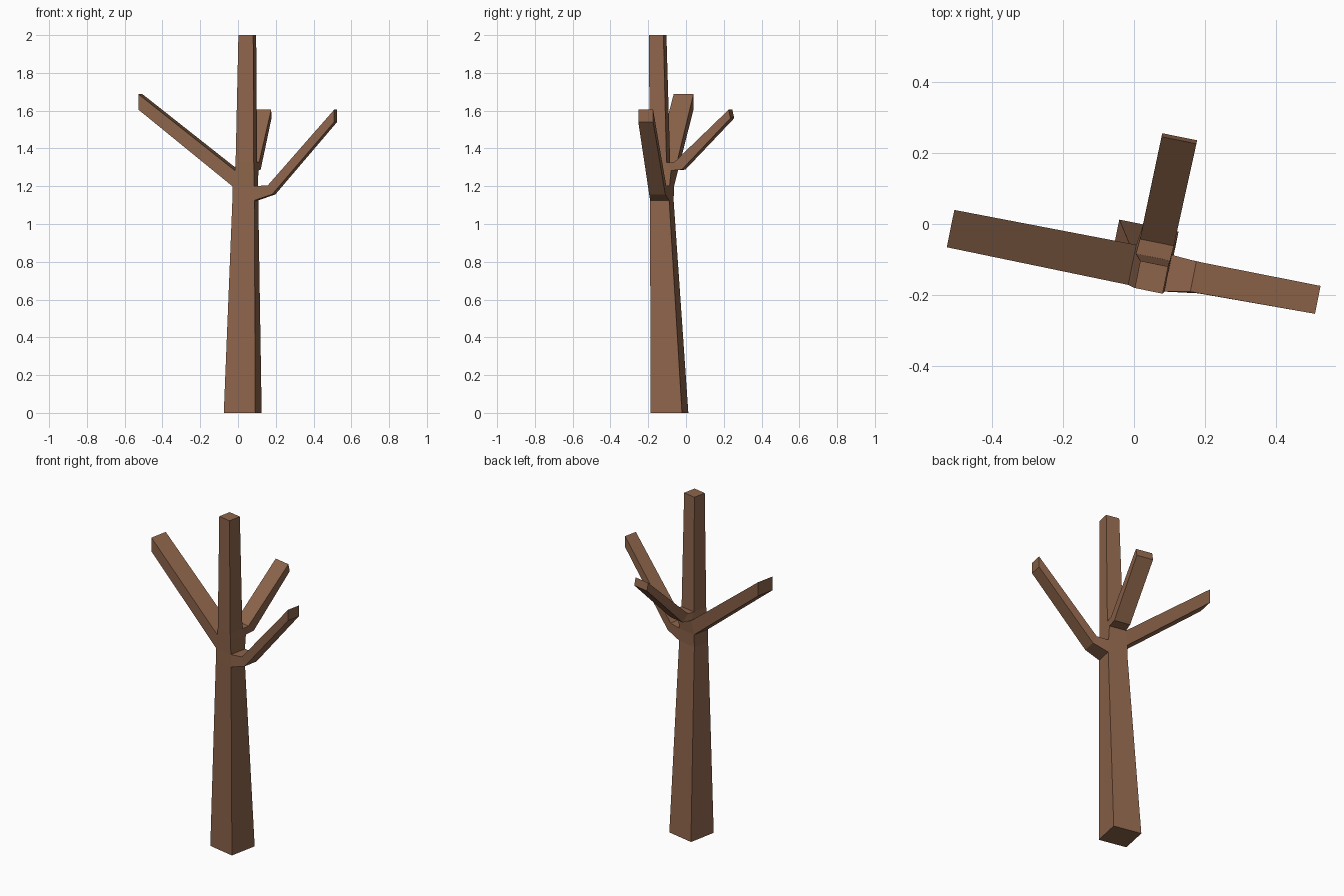
import bpy, bmesh, math
from mathutils import Matrix

bm = bmesh.new()


def ring(points):
    return [bm.verts.new(p) for p in points]


def bridge(a, b):
    for k in range(4):
        n = (k + 1) % 4
        bm.faces.new((a[k], a[n], b[n], b[k]))


# Trunk rings: z, x range, y range (before the whole tree is turned)
levels = [
    (0.0, -0.043, 0.127, -0.166, 0.004),
    (1.125, 0.004, 0.123, -0.169, -0.066),
    (1.2, 0.004, 0.122, -0.169, -0.064),
    (1.283, 0.018, 0.121, -0.171, -0.056),
    (1.325, 0.022, 0.12, -0.172, -0.081),
    (2.0, 0.038, 0.118, -0.176, -0.098),
]
rings = [ring([(x0, y0, z), (x1, y0, z), (x1, y1, z), (x0, y1, z)])
         for z, x0, x1, y0, y1 in levels]

# Branches grow out of trunk faces, keyed by (level, side);
# sides: 0 front, 1 right, 2 back, 3 left
branches = {
    (1, 1): [  # right branch: short stub, then a rising limb
        [(0.216, -0.155, 1.157), (0.216, -0.068, 1.157),
         (0.193, -0.068, 1.205), (0.193, -0.155, 1.205)],
        [(0.549, -0.146, 1.54), (0.549, -0.066, 1.54),
         (0.549, -0.066, 1.605), (0.549, -0.146, 1.605)]],
    (2, 3): [  # left branch: straight
        [(-0.503, -0.062, 1.605), (-0.503, -0.169, 1.605),
         (-0.503, -0.169, 1.687), (-0.503, -0.062, 1.687)]],
    (3, 2): [  # back branch: short stub, then a rising limb
        [(0.122, 0.002, 1.288), (0.025, 0.002, 1.288),
         (0.025, -0.038, 1.328), (0.122, -0.038, 1.328)],
        [(0.127, 0.266, 1.56), (0.027, 0.266, 1.56),
         (0.027, 0.256, 1.605), (0.127, 0.256, 1.605)]],
}

# Trunk sides, with branches in place of some faces
bm.faces.new(rings[0][::-1])
bm.faces.new(rings[-1])
for i in range(len(rings) - 1):
    for k in range(4):
        n = (k + 1) % 4
        quad = [rings[i][k], rings[i][n], rings[i + 1][n], rings[i + 1][k]]
        for section in branches.get((i, k), []):
            new = ring(section)
            bridge(quad, new)
            quad = new
        bm.faces.new(quad)

# Turn the whole tree slightly
bm.transform(Matrix.Rotation(math.radians(-11.5), 4, 'Z'))
bmesh.ops.recalc_face_normals(bm, faces=bm.faces)

mesh = bpy.data.meshes.new("bare_tree")
bm.to_mesh(mesh)
bm.free()
tree = bpy.data.objects.new("bare_tree", mesh)
bpy.context.collection.objects.link(tree)

bark = bpy.data.materials.new("bark")
bark.diffuse_color = (0.27, 0.13, 0.07, 1)
mesh.materials.append(bark)
